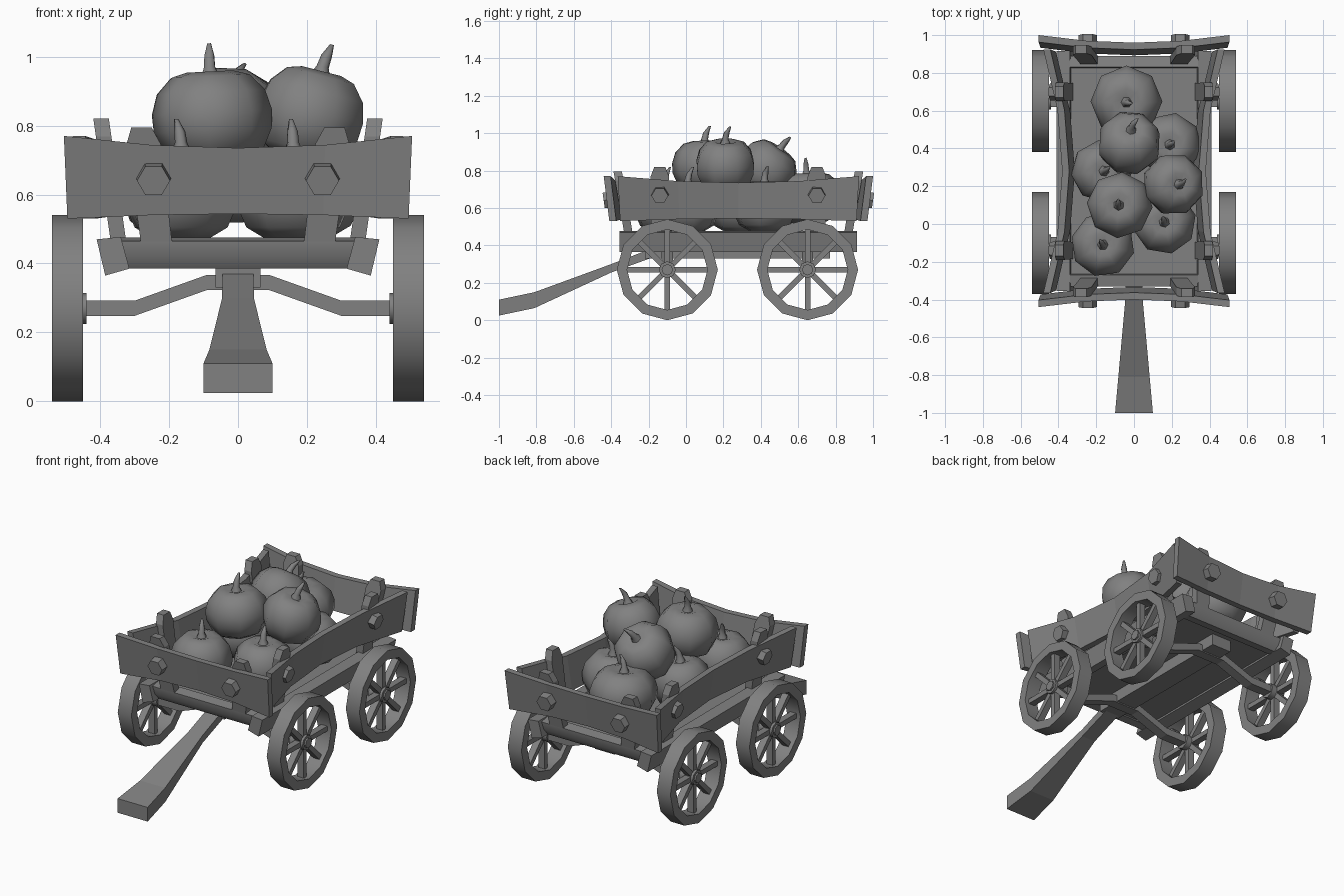
import bpy
import math
from mathutils import Vector, Matrix, Euler

if "Cube" in bpy.data.objects:
    bpy.data.objects.remove(bpy.data.objects["Cube"], do_unlink=True)

import bmesh

grey = bpy.data.materials.new("plain grey")
grey.use_nodes = True
grey.diffuse_color = (0.22, 0.22, 0.22, 1)
grey.node_tree.nodes["Principled BSDF"].inputs["Base Color"].default_value = grey.diffuse_color

MID = 0.28   # middle of the bed along y


def loft(name, sections, closed=False, smooth=0, matrix=None):
    """Skin a row of equal-sided cross-sections, capped unless closed."""
    bm = bmesh.new()
    rows = [[bm.verts.new(p) for p in s] for s in sections]
    n = len(rows[0])
    pairs = list(zip(rows, rows[1:]))
    if closed:
        pairs.append((rows[-1], rows[0]))
    else:
        bm.faces.new(rows[0][::-1])
        bm.faces.new(rows[-1])
    for a, b in pairs:
        for i in range(n):
            j = (i + 1) % n
            bm.faces.new((a[i], a[j], b[j], b[i]))
    bmesh.ops.recalc_face_normals(bm, faces=bm.faces)
    mesh = bpy.data.meshes.new(name)
    bm.to_mesh(mesh)
    bm.free()
    mesh.materials.append(grey)
    ob = bpy.data.objects.new(name, mesh)
    bpy.context.collection.objects.link(ob)
    if matrix:
        ob.matrix_world = matrix
    if smooth:
        bpy.ops.object.select_all(action='DESELECT')
        ob.select_set(True)
        bpy.context.view_layer.objects.active = ob
        bpy.ops.object.shade_smooth_by_angle(angle=math.radians(smooth))
    return ob


def ring(n, r, center, axis):
    d = Vector(axis).normalized()
    u = d.cross(Vector((0, 0, 1)))
    u = u.normalized() if u.length > 0.01 else Vector((1, 0, 0))
    v = u.cross(d)
    angles = [math.tau * i / n for i in range(n)]
    return [Vector(center) + r * (math.cos(a) * u + math.sin(a) * v) for a in angles]


def prism(name, n, r, a, b, r2=None, smooth=0):
    d = Vector(b) - Vector(a)
    return loft(name, [ring(n, r, a, d), ring(n, r2 or r, b, d)], smooth=smooth)


def box(name, x, y, z):
    return loft(name, [[(x[0], j, z[0]), (x[1], j, z[0]), (x[1], j, z[1]), (x[0], j, z[1])] for j in y])


def bed(along, out, z, axis):
    """Point on the bed: distance along a side, distance outwards, height."""
    return Vector((out, along + MID, z)) if axis == 'x' else Vector((along, out + MID, z))


def board(name, axis, s, half, out, bow, thick=0.037):
    secs = []
    for t in (-1, -0.5, 0, 0.5, 1):
        k = 1 - t * t
        o = out - bow * k
        top, low = 0.77 - 0.035 * k, 0.53 + 0.014 * k
        pts = [(o, top), (o - thick, top), (o - thick - 0.03, low), (o - 0.03, low)]
        secs.append([bed(t * half * (1 if z > 0.6 else 0.98), s * q, z, axis) for q, z in pts])
    loft(name, secs)


def post(name, axis, s, low, top, width=0.09, thick=0.045):
    """Leaning stake with a chamfered head; low and top are (along, out, z)."""
    low, top = Vector(low), Vector(top)
    secs = []
    for t, w in ((0, 1), (0.86, 1.1), (1, 0.65)):
        c = low.lerp(top, t)
        secs.append([bed(c.x + a * w * width / 2, s * (c.y + o * thick / 2), c.z, axis)
                     for a, o in ((-1, -1), (1, -1), (1, 1), (-1, 1))])
    loft(name, secs)


# Bed walls, stakes and bolts
for s, side, end in ((1, "left", "back"), (-1, "right", "front")):
    board(side + "_side_board", 'x', s, 0.645, 0.48, 0.1)
    board(end + "_board", 'y', s, 0.505, 0.72, 0.04)
    for m, tag in ((1, "a"), (-1, "b")):
        post(f"{side}_stake_{tag}", 'x', s, (m * 0.42, 0.345, 0.45), (m * 0.42, 0.397, 0.82))
        post(f"{end}_stake_{tag}", 'y', s, (m * 0.235, 0.585, 0.45), (m * 0.28, 0.645, 0.795))
        prism(f"{side}_bolt_{tag}", 6, 0.05, bed(m * 0.42, s * 0.385, 0.675, 'x'),
              bed(m * 0.42, s * 0.445, 0.665, 'x'), 0.045)
        prism(f"{end}_bolt_{tag}", 6, 0.052, bed(m * 0.245, s * 0.65, 0.65, 'y'),
              bed(m * 0.245, s * 0.72, 0.64, 'y'), 0.048)

    # Bed frame
    rail = [(0.41, 0.47), (0.34, 0.477), (0.315, 0.385), (0.385, 0.365)]
    loft(side + "_frame_rail", [[(s * x, y + MID, z) for x, z in rail] for y in (-0.635, 0.635)])
    cross = [(0.61, 0.465), (0.55, 0.475), (0.53, 0.39), (0.58, 0.385), (0.605, 0.42)]
    loft(end + "_frame_bar", [[(x, s * y + MID, z) for y, z in cross] for x in (-0.34, 0.34)], smooth=50)

box("floor", (-0.34, 0.34), (MID - 0.56, MID + 0.56), (0.40, 0.455))
box("centre_beam", (-0.065, 0.065), (-0.22, 0.77), (0.33, 0.40))

# Axles and wheels
for y, end in ((-0.1, "front"), (0.65, "back")):
    path = [(-0.48, 0.27), (-0.3, 0.27), (-0.09, 0.345), (0.09, 0.345), (0.3, 0.27), (0.48, 0.27)]
    loft(end + "_axle", [[(x, y + a * 0.03, z + b * 0.022)
                          for a, b in ((-1, -1), (1, -1), (1, 1), (-1, 1))] for x, z in path])
    for s, side in ((1, "left"), (-1, "right")):
        name = f"{end}_{side}_wheel"
        c = Vector((s * 0.495, y, 0.27))
        rim = []
        for i in range(12):
            a = math.tau * i / 12
            d = Vector((0, math.cos(a), math.sin(a)))
            rim.append([c + d * r + Vector((x, 0, 0)) for r, x in
                        ((0.27, -0.045), (0.27, 0.045), (0.215, 0.045), (0.215, -0.045))])
        loft(name + "_rim", rim, closed=True, smooth=40)
        out = Vector((s, 0, 0))
        prism(name + "_hub", 8, 0.045, c - out * 0.055, c + out * 0.035, smooth=50)
        prism(name + "_hub_cap", 8, 0.03, c + out * 0.03, c + out * 0.045)
        for i in range(8):
            a = math.tau * i / 8
            d = Vector((0, math.cos(a), math.sin(a)))
            n = Vector((0, -d.z, d.y))
            loft(f"{name}_spoke_{i}", [[c + d * r + n * p * 0.015 + out * q * 0.02
                                        for p, q in ((-1, -1), (1, -1), (1, 1), (-1, 1))]
                                       for r in (0.035, 0.225)])

# Drawbar
bar = [(-1, 0.1, 0.025, 0.11), (-0.81, 0.083, 0.065, 0.15),
       (-0.4, 0.046, 0.255, 0.30), (-0.18, 0.045, 0.335, 0.385)]
loft("drawbar", [[(-w, y, a), (w, y, a), (w, y, b), (-w, y, b)] for y, w, a, b in bar])

# Pumpkins: x, y, z, radius, tilt about x, tilt about y
pumpkins = [(-0.04, 0.65, 0.655, 0.19, 0.05, 0), (-0.025, 0.43, 0.81, 0.17, -0.6, 0.1),
            (0.19, 0.42, 0.61, 0.17, 0, 0), (-0.17, 0.28, 0.61, 0.165, 0, 0.1),
            (0.21, 0.21, 0.83, 0.165, 0, 0.25), (-0.075, 0.1, 0.825, 0.175, 0, -0.05),
            (0.16, 0.01, 0.605, 0.17, 0, 0), (-0.165, -0.11, 0.605, 0.17, 0, 0)]
profile = [(0.12, -0.85), (0.5, -1), (0.82, -0.76), (0.98, -0.3), (1, 0.1),
           (0.9, 0.55), (0.65, 0.9), (0.38, 1), (0.12, 0.88)]
stem = [(0, 0.032, 0.84), (0, 0.018, 1.1), (0.008, 0.016, 1.35), (0.028, 0.006, 1.62)]
for i, (x, y, z, r, tx, ty) in enumerate(pumpkins):
    place = Matrix.Translation((x, y, z)) @ Euler((tx, ty, 0)).to_matrix().to_4x4() @ Matrix.Rotation(i * 0.3, 4, 'Z')
    h = 0.132
    loft(f"pumpkin_{i}", [ring(8, r * p, (0, 0, h * q), (0, 0, 1)) for p, q in profile],
         smooth=70, matrix=place)
    loft(f"pumpkin_stem_{i}", [ring(6, p, (d, 0, h * q), (0, 0, 1)) for d, p, q in stem],
         smooth=70, matrix=place)
